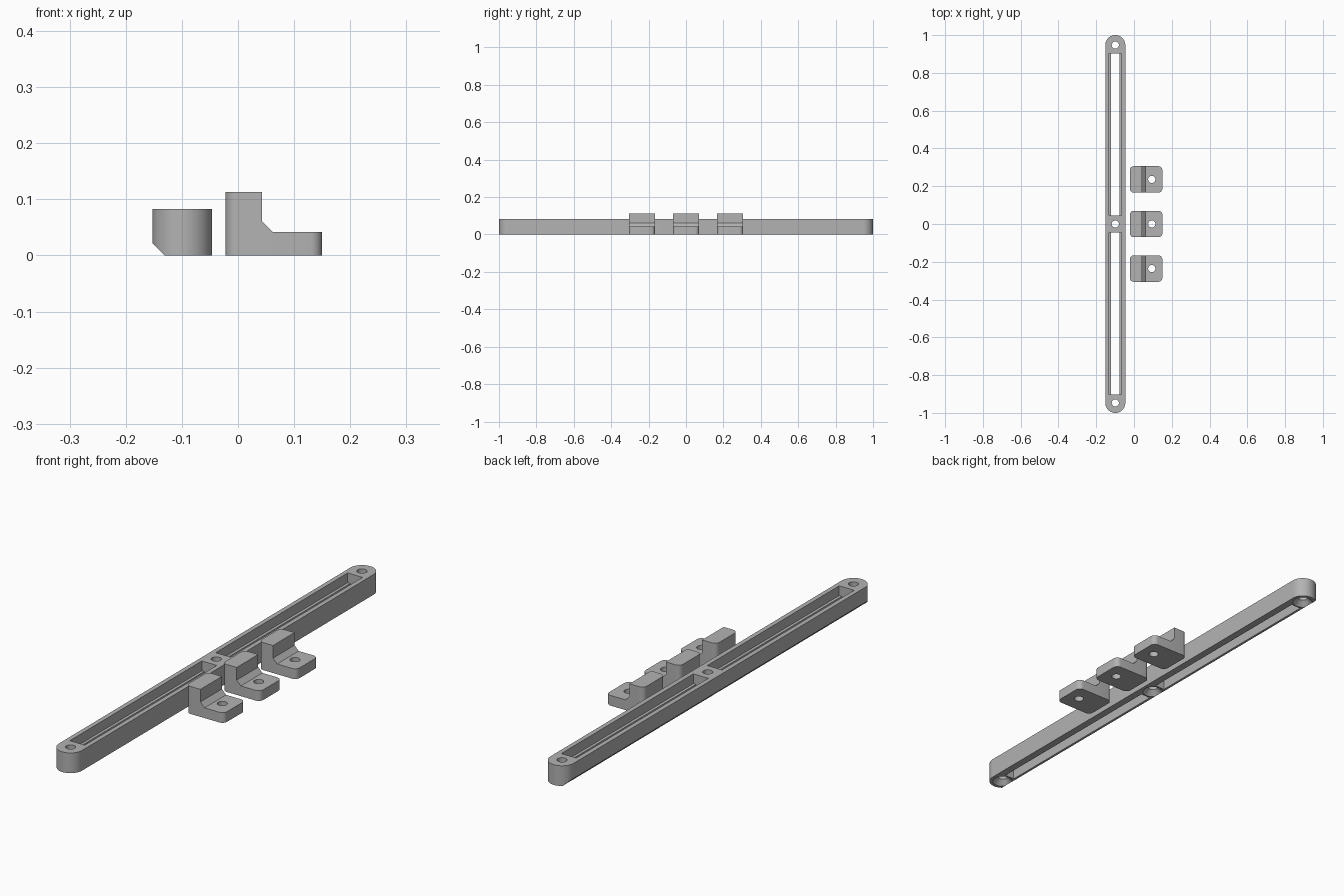
import bpy, bmesh, math
from mathutils import Vector

if "Cube" in bpy.data.objects:
    bpy.data.objects.remove(bpy.data.objects["Cube"])

grey = bpy.data.materials.new("grey_plastic")
grey.diffuse_color = (0.45, 0.45, 0.45, 1)
grey.use_nodes = True
grey.node_tree.nodes["Principled BSDF"].inputs["Base Color"].default_value = grey.diffuse_color

BAR_X, BAR_R, BAR_H = -0.099, 0.053, 0.083


def make(name, bm):
    bmesh.ops.recalc_face_normals(bm, faces=bm.faces)
    me = bpy.data.meshes.new(name)
    bm.to_mesh(me)
    bm.free()
    ob = bpy.data.objects.new(name, me)
    bpy.context.collection.objects.link(ob)
    me.materials.append(grey)
    return ob


def prism(pts, depth):
    """Extrude a closed outline of 3D points along a vector."""
    bm = bmesh.new()
    face = bm.faces.new([bm.verts.new(p) for p in pts])
    new = bmesh.ops.extrude_face_region(bm, geom=[face])["geom"]
    verts = [g for g in new if isinstance(g, bmesh.types.BMVert)]
    bmesh.ops.translate(bm, verts=verts, vec=Vector(depth))
    return bm


def box(x0, x1, y0, y1, z0, z1):
    pts = [(x0, y0, z0), (x1, y0, z0), (x1, y1, z0), (x0, y1, z0)]
    return make("cutter", prism(pts, (0, 0, z1 - z0)))


def cone(x, y, z0, z1, r0, r1):
    bm = bmesh.new()
    bmesh.ops.create_cone(bm, cap_ends=True, segments=40, radius1=r0,
                          radius2=r1, depth=z1 - z0)
    bmesh.ops.translate(bm, verts=bm.verts, vec=(x, y, (z0 + z1) / 2))
    return make("cutter", bm)


def cut(ob, cutters):
    bpy.context.view_layer.objects.active = ob
    for c in cutters:
        m = ob.modifiers.new("cut", 'BOOLEAN')
        m.operation, m.solver, m.object = 'DIFFERENCE', 'EXACT', c
        bpy.ops.object.modifier_apply(modifier=m.name)
        bpy.data.objects.remove(c)


def smooth(ob):
    bpy.ops.object.select_all(action='DESELECT')
    ob.select_set(True)
    bpy.context.view_layer.objects.active = ob
    bpy.ops.object.shade_smooth_by_angle(angle=math.radians(30))


# Long bar with fully rounded ends
outline = []
for end in (1, -1):
    for i in range(33):
        a = math.pi * i / 32 + (0 if end == 1 else math.pi)
        outline.append((BAR_X + BAR_R * math.cos(a),
                        end * (1 - BAR_R) + BAR_R * math.sin(a), 0))
bar = make("slotted_bar", prism(outline, (0, 0, BAR_H)))

# Chamfer along the lower left edge
left = BAR_X - BAR_R
cutters = [make("cutter", prism([(left - 0.01, -1.1, 0.031), (left - 0.01, -1.1, -0.01),
                                 (left + 0.031, -1.1, -0.01)], (0, 2.2, 0)))]
# Wide top channels with a narrower slot through the floor
for y0, y1 in ((0.045, 0.903), (-0.903, -0.045)):
    cutters.append(box(BAR_X - 0.034, BAR_X + 0.034, y0, y1, 0.043, 0.2))
    cutters.append(box(BAR_X - 0.022, BAR_X + 0.022, y0, y1, -0.1, 0.1))
# Screw holes, countersunk from below
for y in (-0.947, 0, 0.947):
    cutters.append(cone(BAR_X, y, -0.1, 0.2, 0.019, 0.019))
    cutters.append(cone(BAR_X, y, -0.002, 0.022, 0.042, 0.018))
cut(bar, cutters)
smooth(bar)

# Three L-shaped brackets with rounded vertical corners and a screw hole
profile = [(-0.022, 0), (0.15, 0), (0.15, 0.042), (0.062, 0.042),
           (0.043, 0.061), (0.043, 0.113), (-0.022, 0.113)]
for label, yc in (("front", -0.236), ("middle", 0), ("back", 0.236)):
    bm = prism([(x, yc - 0.07, z) for x, z in profile], (0, 0.14, 0))
    corners = []
    for e in bm.edges:
        a, b = (v.co for v in e.verts)
        upright = abs(a.x - b.x) + abs(a.y - b.y) < 1e-5
        if upright and (a.x < 0 or a.x > 0.14):
            corners.append(e)
    bmesh.ops.bevel(bm, geom=corners, offset=0.021, offset_type='OFFSET',
                    segments=8, profile=0.5, affect='EDGES')
    bracket = make(label + "_bracket", bm)
    cut(bracket, [cone(0.094, yc, -0.1, 0.2, 0.019, 0.019)])
    smooth(bracket)
